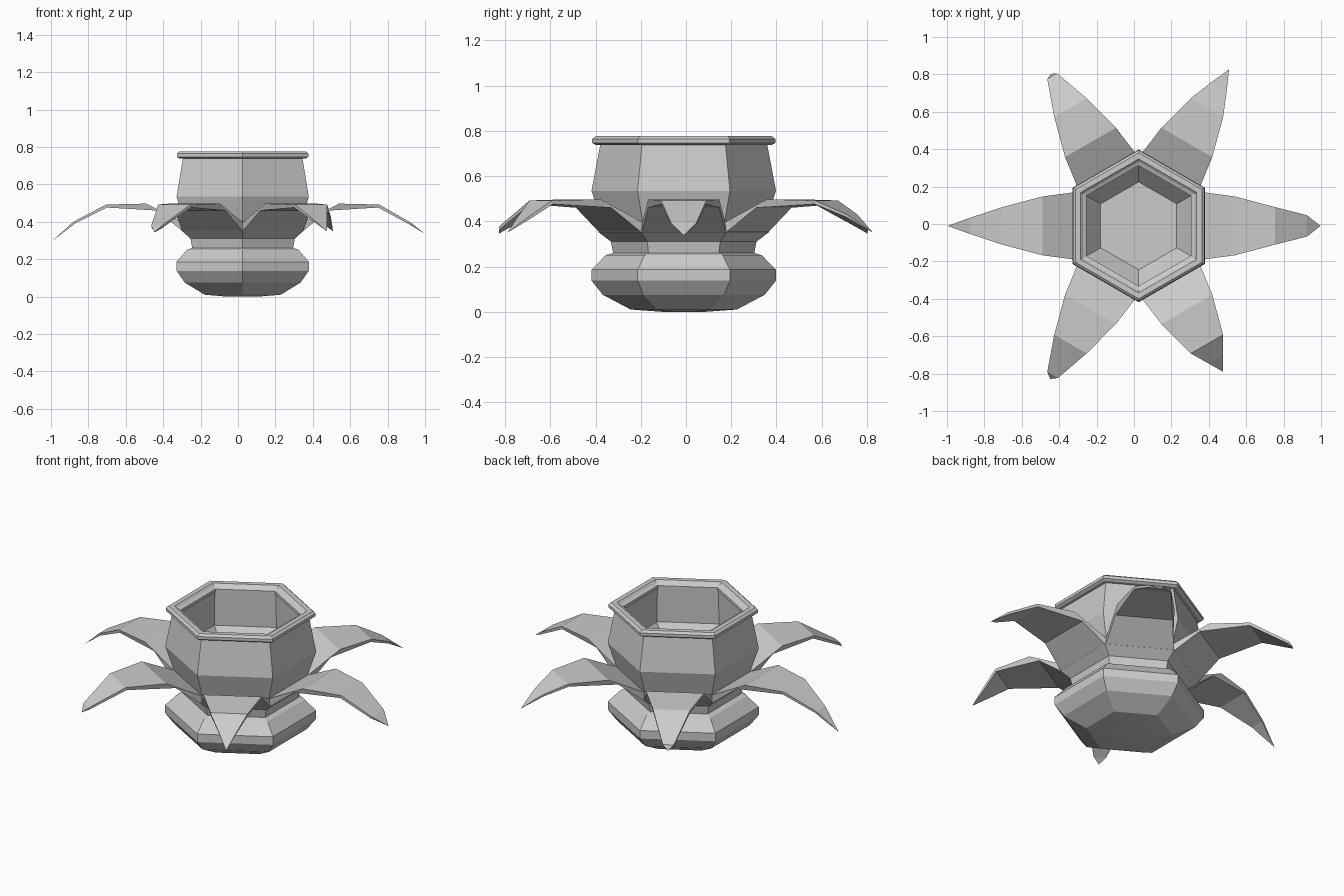
import bpy, bmesh
from math import sin, cos, pi, radians

if "Cube" in bpy.data.objects:
    bpy.data.objects.remove(bpy.data.objects["Cube"])

CX, CY = 0.025, -0.01   # axis of the pot


def finish(bm, name):
    bmesh.ops.remove_doubles(bm, verts=bm.verts, dist=0.0005)
    bmesh.ops.recalc_face_normals(bm, faces=bm.faces)
    me = bpy.data.meshes.new(name)
    bm.to_mesh(me)
    bm.free()
    ob = bpy.data.objects.new(name, me)
    ob.location = (CX, CY, 0)
    bpy.context.collection.objects.link(ob)
    return ob


def hex_lathe(name, profile, closed=False):
    """Six-sided turned shape, corners on the y axis; profile = (radius, z)."""
    bm = bmesh.new()
    rings = [[bm.verts.new((r * cos(pi / 2 + k * pi / 3), r * sin(pi / 2 + k * pi / 3), z))
              for k in range(6)] for r, z in profile]
    pairs = list(zip(rings, rings[1:]))
    if closed:
        pairs.append((rings[-1], rings[0]))
    for a, b in pairs:
        for k in range(6):
            j = (k + 1) % 6
            bm.faces.new((a[k], a[j], b[j], b[k]))
    if not closed:
        bm.faces.new(rings[0])
        bm.faces.new(rings[-1])
    return finish(bm, name)


def petal(name, angle, row, tip):
    """Tapering drooping leaf; rows = (half width, r top, z top, r bottom, z bottom)."""
    r, w, z = row
    rows = [(0.185, 0.305, 0.39, 0.326, 0.353),
            (0.157, 0.515, 0.497, 0.46, 0.46),
            (0.10, 0.73, 0.492, 0.725, 0.476),
            (w, r, z, r - 0.008, z - 0.01)]
    bm = bmesh.new()
    secs = [[bm.verts.new(p) for p in ((rt, -hw, zt), (rt, hw, zt), (rb, hw, zb), (rb, -hw, zb))]
            for hw, rt, zt, rb, zb in rows]
    for a, b in zip(secs, secs[1:]):
        for k in range(4):
            j = (k + 1) % 4
            bm.faces.new((a[k], a[j], b[j], b[k]))
    bm.faces.new(secs[0])
    end = bm.verts.new((tip[0], 0, tip[1]))
    for k in range(4):
        bm.faces.new((secs[-1][k], secs[-1][(k + 1) % 4], end))
    ob = finish(bm, name)
    ob.rotation_euler.z = radians(angle)
    return ob


# Hollow hexagonal pot: foot, neck, bowl, then back down the inside
hex_lathe("pot_body", [
    (0.10, 0.0), (0.235, 0.01), (0.358, 0.075), (0.408, 0.138), (0.408, 0.186),
    (0.345, 0.25), (0.312, 0.26), (0.322, 0.31), (0.378, 0.353), (0.36, 0.39),
    (0.408, 0.535), (0.368, 0.745),
    (0.33, 0.745), (0.335, 0.535), (0.235, 0.42)])

# Bevelled lip around the opening
hex_lathe("pot_rim", [
    (0.39, 0.738), (0.405, 0.747), (0.405, 0.764), (0.39, 0.776),
    (0.358, 0.776), (0.345, 0.765), (0.322, 0.755), (0.322, 0.738)], closed=True)

# Six petals, each with its own droop at the end: angle, (r, half width, z), (tip r, tip z)
for i, (ang, row, tip) in enumerate([
        (0, (0.90, 0.057, 0.395), (0.972, 0.337)),
        (60, (0.86, 0.047, 0.43), (0.966, 0.35)),
        (120, (0.925, 0.03, 0.375), (0.938, 0.345)),
        (180, (0.905, 0.042, 0.40), (1.022, 0.294)),
        (240, (0.92, 0.033, 0.38), (0.945, 0.345)),
        (300, (0.82, 0.047, 0.42), (0.90, 0.35))]):
    petal(f"petal_{i + 1}", ang, row, tip)
